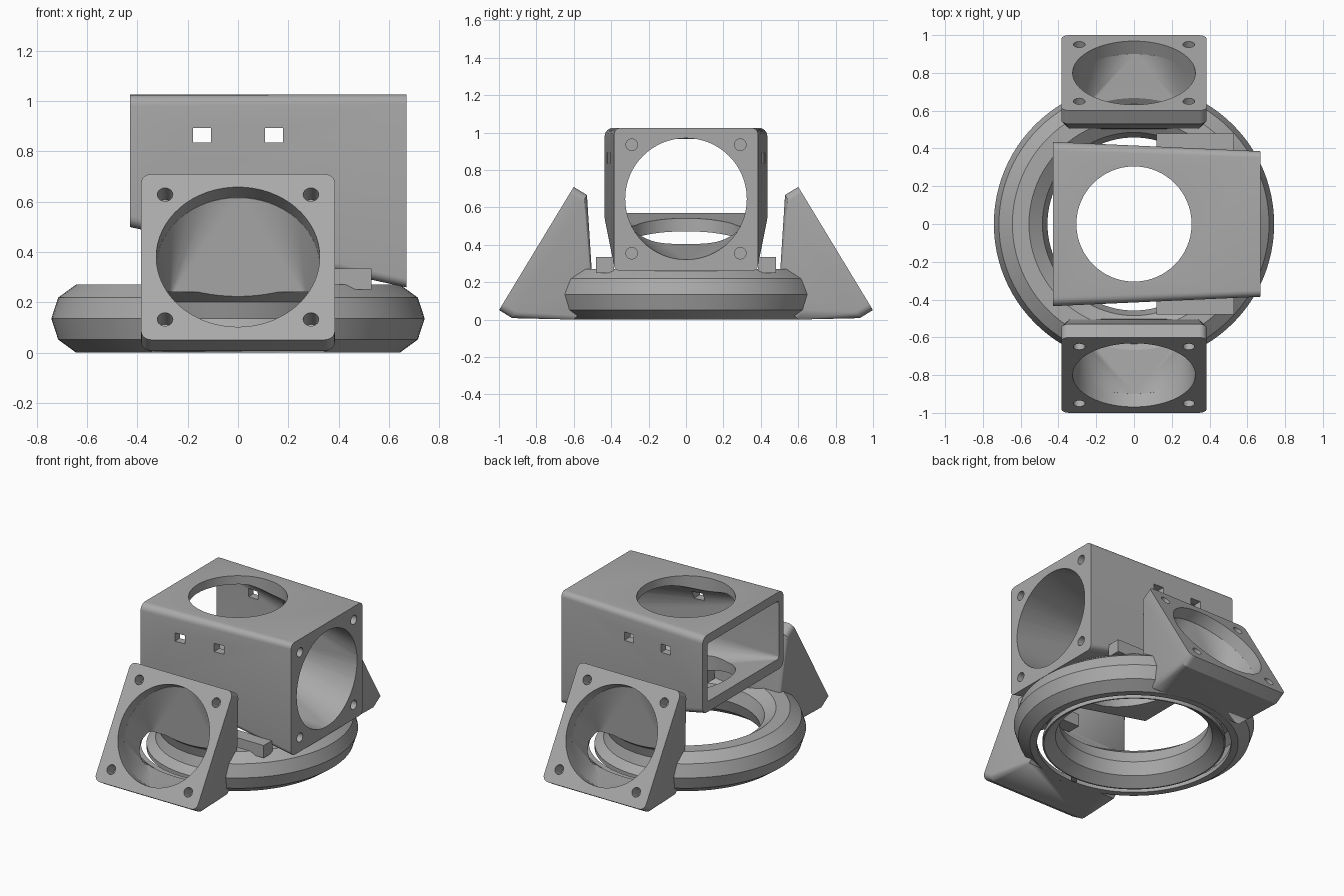
import bpy, bmesh
from math import sin, cos, pi, tau, radians
from mathutils import Vector

if "Cube" in bpy.data.objects:
    bpy.data.objects.remove(bpy.data.objects["Cube"])

grey = bpy.data.materials.new("plain grey")
grey.use_nodes = True
grey.diffuse_color = (0.4, 0.4, 0.4, 1)
grey.node_tree.nodes["Principled BSDF"].inputs["Base Color"].default_value = (0.4, 0.4, 0.4, 1)

X, Y, Z = Vector((1, 0, 0)), Vector((0, 1, 0)), Vector((0, 0, 1))


def finish(bm, name):
    bmesh.ops.recalc_face_normals(bm, faces=bm.faces)
    mesh = bpy.data.meshes.new(name)
    bm.to_mesh(mesh)
    bm.free()
    obj = bpy.data.objects.new(name, mesh)
    bpy.context.collection.objects.link(obj)
    mesh.materials.append(grey)
    return obj


def hull(name, points):
    """Convex solid around a cloud of points."""
    bm = bmesh.new()
    for p in points:
        bm.verts.new(p)
    res = bmesh.ops.convex_hull(bm, input=bm.verts)
    loose = [g for g in res["geom_interior"] if isinstance(g, bmesh.types.BMVert)]
    bmesh.ops.delete(bm, geom=loose, context="VERTS")
    bmesh.ops.dissolve_limit(bm, angle_limit=radians(0.5), verts=bm.verts, edges=bm.edges)
    return finish(bm, name)


def circle(c, u, v, r, n=64):
    return [c + u * r * cos(tau * i / n) + v * r * sin(tau * i / n) for i in range(n)]


def rounded_rect(c, u, v, w, h, r, n=6):
    pts = []
    for k, (sx, sy) in enumerate(((1, 1), (-1, 1), (-1, -1), (1, -1))):
        for i in range(n + 1):
            a = (k + i / n) * pi / 2
            pts.append(c + u * (sx * (w - r) + r * cos(a)) + v * (sy * (h - r) + r * sin(a)))
    return pts


def cylinder(name, c, axis, u, r, start, end, n=64):
    v = axis.cross(u)
    return hull(name, circle(c + axis * start, u, v, r, n) + circle(c + axis * end, u, v, r, n))


def box(name, lo, hi):
    return hull(name, [Vector((x, y, z)) for x in (lo[0], hi[0])
                       for y in (lo[1], hi[1]) for z in (lo[2], hi[2])])


def revolve(name, profile, n=96):
    """Closed (radius, z) profile swept round the z axis."""
    bm = bmesh.new()
    rings = [[bm.verts.new((r * cos(tau * i / n), r * sin(tau * i / n), z)) for r, z in profile]
             for i in range(n)]
    m = len(profile)
    for i in range(n):
        a, b = rings[i], rings[(i + 1) % n]
        for j in range(m):
            k = (j + 1) % m
            bm.faces.new((a[j], b[j], b[k], a[k]))
    return finish(bm, name)


def combine(obj, others, operation):
    for other in others:
        other.hide_render = True
        mod = obj.modifiers.new("combine", "BOOLEAN")
        mod.operation, mod.object, mod.solver = operation, other, "EXACT"
        bpy.context.view_layer.objects.active = obj
        bpy.ops.object.modifier_apply(modifier=mod.name)
        bpy.data.objects.remove(other)


def decagon(radius):
    return [(0.6 + radius * cos(tau * i / 10), 0.135 + radius * sin(tau * i / 10))
            for i in range(10)]


# Hollow air ring with a slot in its underside
air_ring = revolve("air_ring", decagon(0.142))
cutters = [revolve("ring_hollow", decagon(0.112)),
           revolve("ring_slot", [(0.565, -0.05), (0.6, -0.05), (0.6, 0.08), (0.565, 0.08)])]

# Tilted fan ducts, front and back
ducts = []
for s in (-1, 1):
    out = Vector((0, s * 0.855, 0.518)).normalized()
    up = Vector((0, -s * 0.518, 0.855)).normalized()
    face = Vector((0, s * 0.8, 0.38))
    shell = []
    for depth in (0, 0.083):
        shell += rounded_rect(face - out * depth, X, up, 0.385, 0.385, 0.04)
    throat = []
    for x in (-1, 1):
        shell += [Vector((x * 0.34, s * y, z)) for y, z in ((0.6, 0), (0.5, 0.1), (0.505, 0.28))]
        throat += [Vector((x * 0.27, s * y, z))
                   for y, z in ((0.54, 0.08), (0.54, 0.22), (0.62, 0.05), (0.62, 0.22))]
    ducts.append(hull("fan_duct", shell))
    cutters.append(cylinder("fan_bore", face, out, X, 0.325, -0.08, 0.05))
    cutters.append(hull("duct_throat", throat + circle(face - out * 0.079, X, up, 0.325)))
    for a in (-1, 1):
        for b in (-1, 1):
            hole = face + X * a * 0.29 + up * b * 0.29
            cutters.append(cylinder("screw_hole", hole, out, X, 0.031, -0.09, 0.05, 20))
combine(air_ring, ducts, "UNION")
combine(air_ring, cutters, "DIFFERENCE")

# Tapered housing with a round inlet, square outlet and vertical bore
housing = hull("housing",
               rounded_rect(Vector((0.67, 0, 0.642)), Y, Z, 0.385, 0.383, 0.035)
               + rounded_rect(Vector((-0.43, 0, 0.762)), Y, Z, 0.435, 0.263, 0.045))
inlet = Vector((0.67, 0, 0.645))
cutters = [hull("housing_hollow",
                circle(inlet + X * 0.001, Y, Z, 0.325)
                + rounded_rect(Vector((-0.431, 0, 0.768)), Y, Z, 0.385, 0.198, 0.02)),
           cylinder("vertical_bore", Vector((0, 0, 0)), Z, X, 0.305, 0.1, 1.2)]
for a in (-1, 1):
    cutters.append(box("side_window", (a * 0.143 - 0.036, -0.6, 0.835),
                       (a * 0.143 + 0.036, 0.6, 0.892)))
    for b in (-1, 1):
        cutters.append(cylinder("screw_hole", inlet + Y * a * 0.29 + Z * b * 0.29,
                                X, Y, 0.031, -0.09, 0.05, 20))
combine(housing, cutters, "DIFFERENCE")

# Blocks joining the housing to the ring
blocks = [box("joining_block", (0.12, min(s * 0.385, s * 0.48), 0.25),
              (0.53, max(s * 0.385, s * 0.48), 0.335)) for s in (-1, 1)]

# Smooth the round surfaces, keep the edges crisp
bpy.ops.object.select_all(action="DESELECT")
for obj in (air_ring, housing):
    obj.select_set(True)
    bpy.context.view_layer.objects.active = obj
bpy.ops.object.shade_smooth_by_angle(angle=radians(20))
